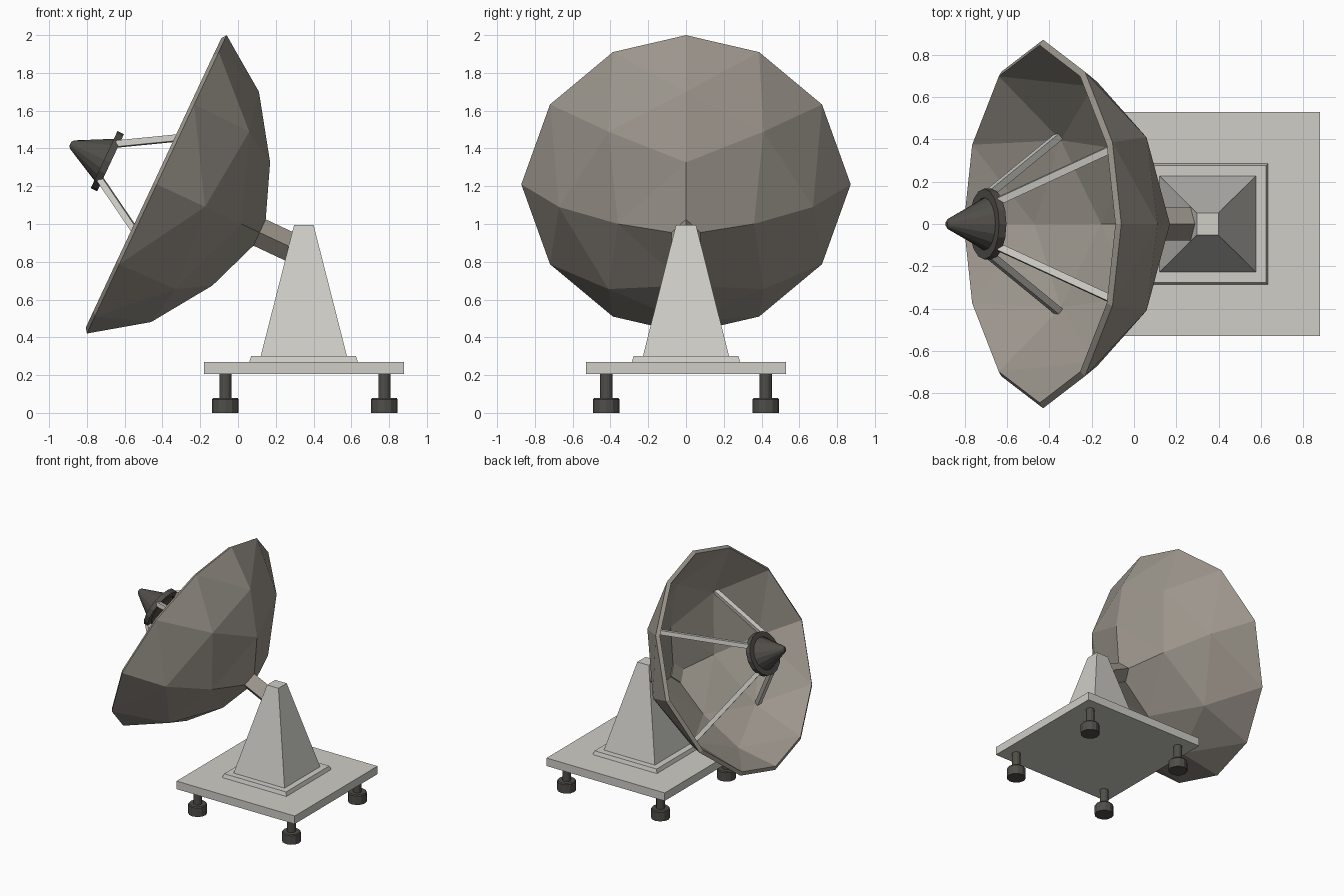
import bpy, bmesh, math
from mathutils import Matrix, Vector

if "Cube" in bpy.data.objects:
    bpy.data.objects.remove(bpy.data.objects["Cube"])


def material(name, rgb):
    m = bpy.data.materials.new(name)
    m.diffuse_color = (*rgb, 1)
    m.use_nodes = True
    m.node_tree.nodes["Principled BSDF"].inputs["Base Color"].default_value = m.diffuse_color
    return m


LIGHT = material("pale_grey", (0.62, 0.61, 0.57))
TAUPE = material("taupe", (0.33, 0.30, 0.26))
DARK = material("dark_grey", (0.08, 0.075, 0.065))

# Dish frame: local x runs up the rim, local z points out of the dish
AIM = Matrix.Translation((-0.43, 0, 1.21)) @ Matrix.Rotation(math.radians(-64.9), 4, 'Y')


def finish(name, bm, mat, matrix=Matrix(), recalc=True):
    if recalc:
        bmesh.ops.recalc_face_normals(bm, faces=bm.faces)
    me = bpy.data.meshes.new(name)
    bm.to_mesh(me)
    bm.free()
    me.materials.append(mat)
    ob = bpy.data.objects.new(name, me)
    ob.matrix_world = matrix
    bpy.context.collection.objects.link(ob)
    return ob


def frustum(name, x, y0, z0, y1, z1, x1, mat):
    """Block tapering from x range / half depth y0 at z0 to x1 / y1 at z1."""
    bm = bmesh.new()
    rings = [[bm.verts.new(p) for p in ((a[0], -y, z), (a[1], -y, z), (a[1], y, z), (a[0], y, z))]
             for a, y, z in ((x, y0, z0), (x1, y1, z1))]
    bm.faces.new(rings[0])
    bm.faces.new(rings[1])
    for i in range(4):
        j = (i + 1) % 4
        bm.faces.new((rings[0][i], rings[0][j], rings[1][j], rings[1][i]))
    return finish(name, bm, mat)


def lathe(name, profile, sides, mat, matrix, closed=False):
    """Turn (radius, z) points round local z; cap the ends unless closed."""
    bm = bmesh.new()
    rings = [[bm.verts.new((r * math.cos(2 * math.pi * k / sides),
                            r * math.sin(2 * math.pi * k / sides), z)) for k in range(sides)]
             for r, z in profile]
    pairs = list(zip(rings, rings[1:]))
    if closed:
        pairs.append((rings[-1], rings[0]))
    else:
        bm.faces.new(rings[0])
        bm.faces.new(rings[-1])
    for a, b in pairs:
        for k in range(sides):
            n = (k + 1) % sides
            bm.faces.new((a[k], a[n], b[n], b[k]))
    return finish(name, bm, mat, matrix)


# Base slab, skirt and tapered tower
frustum("base_slab", (-0.18, 0.88), 0.53, 0.205, 0.53, 0.27, (-0.18, 0.88), LIGHT)
frustum("tower_skirt", (0.06, 0.635), 0.287, 0.27, 0.277, 0.30, (0.07, 0.625), LIGHT)
frustum("tower", (0.12, 0.577), 0.228, 0.30, 0.053, 0.995, (0.297, 0.40), LIGHT)

# Four feet
for x in (-0.067, 0.775):
    for y in (-0.422, 0.422):
        lathe("foot", [(0.07, 0), (0.07, 0.072), (0.064, 0.08), (0.032, 0.08), (0.032, 0.206)],
              12, DARK, Matrix.Translation((x, y, 0)))

# Diamond-section arm from the back of the dish into the tower
lathe("arm", [(0.077, -0.91), (0.077, -0.56)], 4, TAUPE, AIM)

# Dish: one octant of a three-step faceted bowl, mirrored to all four quarters
# key = steps along (up, side, depth)
octant = {
    (0, 0, 3): (0, 0, 0.63), (1, 0, 2): (0.36, 0, 0.494), (0, 1, 2): (0, 0.36, 0.494),
    (2, 0, 1): (0.673, 0, 0.282), (1, 1, 1): (0.46, 0.41, 0.325), (0, 2, 1): (0, 0.673, 0.282),
    (3, 0, 0): (0.872, 0, 0), (2, 1, 0): (0.773, 0.387, 0),
    (1, 2, 0): (0.467, 0.72, 0), (0, 3, 0): (0, 0.872, 0),
}
bm = bmesh.new()
for sx in (1, -1):
    for sy in (1, -1):
        v = {k: bm.verts.new((sx * p[0], sy * p[1], -p[2])) for k, p in octant.items()}
        tris = []
        for i in range(3):
            for j in range(3 - i):
                k = 3 - i - j
                tris.append(((i, j, k), (i + 1, j, k - 1), (i, j + 1, k - 1)))
                if k > 1:
                    tris.append(((i + 1, j, k - 1), (i + 1, j + 1, k - 2), (i, j + 1, k - 1)))
        for t in tris:
            f = bm.faces.new([v[c] for c in t])
            f.normal_update()
            if f.normal.dot(f.calc_center_median()) < 0:
                f.normal_flip()
bmesh.ops.remove_doubles(bm, verts=bm.verts, dist=0.001)
dish = finish("dish", bm, TAUPE, AIM, recalc=False)
shell = dish.modifiers.new("thickness", 'SOLIDIFY')
shell.thickness = 0.032
shell.offset = -1

# Receiver: ring and cone in front of the dish
lathe("receiver_ring", [(0.167, 0.27), (0.167, 0.308), (0.125, 0.308), (0.125, 0.27)],
      16, DARK, AIM, closed=True)
lathe("receiver_cone", [(0.126, 0.285), (0.126, 0.30), (0.025, 0.495), (0.012, 0.505)],
      16, DARK, AIM)

# Four square struts holding the receiver
for sx in (1, -1):
    for sy in (1, -1):
        a = Vector((sx * 0.105, sy * 0.11, 0.28))
        b = Vector((sx * 0.45, sy * 0.42, -0.30))
        turn = (b - a).to_track_quat('Z', 'Y').to_matrix().to_4x4()
        lathe("strut", [(0.024, 0), (0.024, (b - a).length)], 4, LIGHT,
              AIM @ Matrix.Translation(a) @ turn)
